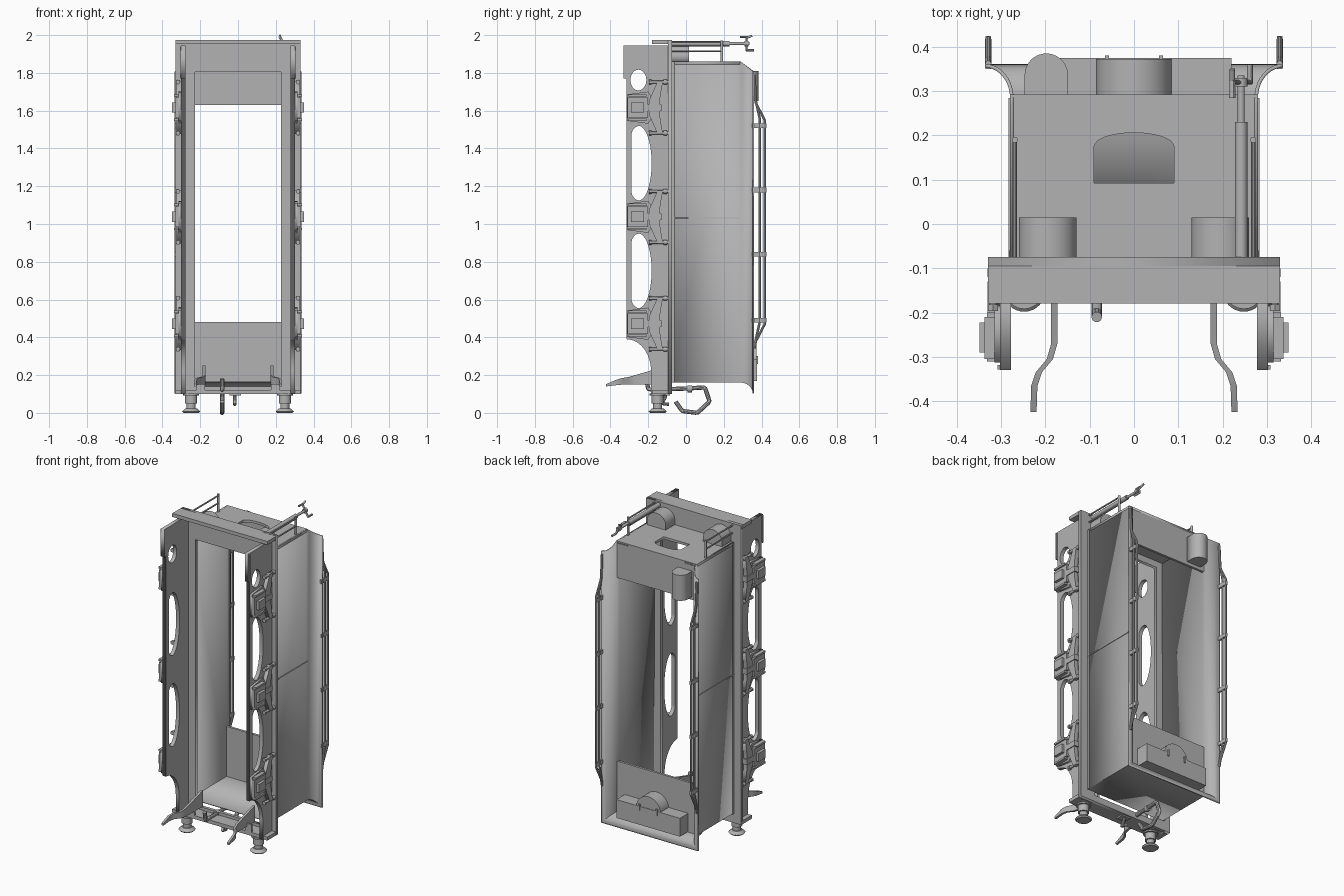
import bpy, bmesh, math
from mathutils import Vector, Matrix

cube = bpy.data.objects.get("Cube")
if cube:
    bpy.data.objects.remove(cube)

GREY = bpy.data.materials.new("plain grey")
GREY.use_nodes = True
GREY.diffuse_color = (0.45, 0.45, 0.45, 1)
GREY.node_tree.nodes["Principled BSDF"].inputs["Base Color"].default_value = (0.45, 0.45, 0.45, 1)


def add(name, mesh, smooth=False):
    ob = bpy.data.objects.new(name, mesh)
    bpy.context.collection.objects.link(ob)
    mesh.materials.clear()
    mesh.materials.append(GREY)
    if smooth:
        bpy.ops.object.select_all(action='DESELECT')
        ob.select_set(True)
        bpy.context.view_layer.objects.active = ob
        bpy.ops.object.shade_smooth_by_angle(angle=math.radians(35))
    return ob


def from_bm(name, bm, smooth=False):
    mesh = bpy.data.meshes.new(name)
    bm.to_mesh(mesh)
    bm.free()
    return add(name, mesh, smooth)


def box(name, x, y, z):
    bm = bmesh.new()
    size = [abs(r[1] - r[0]) for r in (x, y, z)]
    mid = [(r[0] + r[1]) / 2 for r in (x, y, z)]
    bmesh.ops.create_cube(bm, size=1, matrix=Matrix.Translation(mid) @ Matrix.Diagonal((*size, 1)))
    return from_bm(name, bm)


def rod(name, a, b, r1, r2=None, sides=20):
    a, b = Vector(a), Vector(b)
    turn = (b - a).to_track_quat('Z', 'Y').to_matrix().to_4x4()
    bm = bmesh.new()
    bmesh.ops.create_cone(bm, cap_ends=True, segments=sides, radius1=r1,
                          radius2=r1 if r2 is None else r2, depth=(b - a).length,
                          matrix=Matrix.Translation((a + b) / 2) @ turn)
    return from_bm(name, bm, True)


def bake(name, curve, matrix=None, smooth=True):
    """Turn a curve into a mesh part."""
    tmp = bpy.data.objects.new(name + "_curve", curve)
    bpy.context.collection.objects.link(tmp)
    graph = bpy.context.evaluated_depsgraph_get()
    mesh = bpy.data.meshes.new_from_object(tmp.evaluated_get(graph))
    bpy.data.objects.remove(tmp)
    if matrix:
        mesh.transform(matrix)
    return add(name, mesh, smooth)


def tube(name, pts, r, smooth_path=True):
    cu = bpy.data.curves.new(name, 'CURVE')
    cu.dimensions = '3D'
    cu.bevel_depth, cu.bevel_resolution, cu.use_fill_caps = r, 3, True
    if smooth_path:
        sp = cu.splines.new('NURBS')
        sp.order_u, sp.use_endpoint_u, sp.resolution_u = 3, True, 6
    else:
        sp = cu.splines.new('POLY')
    sp.points.add(len(pts) - 1)
    for p, co in zip(sp.points, pts):
        p.co = (*co, 1)
    return bake(name, cu)


AXES = {'x': Matrix(((0, 0, 1, 0), (1, 0, 0, 0), (0, 1, 0, 0), (0, 0, 0, 1))),
        'y': Matrix(((1, 0, 0, 0), (0, 0, -1, 0), (0, 1, 0, 0), (0, 0, 0, 1))),
        'z': Matrix.Identity(4)}


def plate(name, axis, lo, hi, *loops):
    """Flat outline with holes, extruded along an axis from lo to hi."""
    cu = bpy.data.curves.new(name, 'CURVE')
    cu.dimensions, cu.fill_mode = '2D', 'BOTH'
    cu.extrude = abs(hi - lo) / 2
    for loop in loops:
        sp = cu.splines.new('POLY')
        sp.points.add(len(loop) - 1)
        sp.use_cyclic_u = True
        for p, co in zip(sp.points, loop):
            p.co = (*co, 0, 1)
    shift = Vector([(lo + hi) / 2 if a == axis else 0 for a in "xyz"])
    return bake(name, cu, Matrix.Translation(shift) @ AXES[axis], False)


def arc(cx, cy, rx, ry, a0=0, a1=360, n=32):
    full = a1 - a0 == 360
    angles = [math.radians(a0 + (a1 - a0) * i / n) for i in range(n if full else n + 1)]
    return [(cx + rx * math.cos(a), cy + ry * math.sin(a)) for a in angles]


def rect(a0, a1, b0, b1):
    return [(a0, b0), (a1, b0), (a1, b1), (a0, b1)]


# Underframe: open floor, footplates and end beams
plate("floor", 'y', -0.095, -0.075, rect(-0.33, 0.33, 0.1, 1.975), rect(-0.228, 0.228, 0.14, 1.805))
box("top_beam", (-0.33, 0.33), (-0.18, -0.075), (1.953, 1.975))
box("bottom_beam", (-0.33, 0.33), (-0.18, -0.075), (0.1, 0.122))

# Tank shell: three walls lofted outward into a curved flare
section = [(0, -0.08), (0, 0.27)] + [(0.06 * (1 - math.cos(t)), 0.285 + 0.072 * math.sin(t))
                                   for t in [math.pi / 2 * i / 10 for i in range(11)]]
bm = bmesh.new()
rows = []
for out, y in section:
    top = 1.86 - max(0, y - 0.29) * 0.8
    w = 0.276 + out
    rows.append([bm.verts.new(c) for c in ((-w, y, top), (-w, y, 0.164 - out), (w, y, 0.164 - out), (w, y, top))])
for a, b in zip(rows, rows[1:]):
    for i in range(3):
        bm.faces.new((a[i], a[i + 1], b[i + 1], b[i]))
bmesh.ops.recalc_face_normals(bm, faces=bm.faces)
shell = from_bm("tank_shell", bm, True)
mod = shell.modifiers.new("thickness", 'SOLIDIFY')
mod.thickness, mod.offset = 0.008, 0

# Tank top with arched hatch, and the rear bulkheads
hatch = [(-0.09, 0.093), (0.09, 0.093)] + arc(0, 0.175, 0.09, 0.031, 0, 180, 16)
plate("tank_top", 'z', 1.845, 1.86, rect(-0.28, 0.28, -0.08, 0.292), hatch)
box("upper_bulkhead", (-0.276, 0.276), (0.277, 0.292), (1.63, 1.86))
box("lower_bulkhead", (-0.276, 0.276), (0.277, 0.292), (0.16, 0.48))
plate("upper_locker", 'z', 1.65, 1.81, [(-0.247, 0.285), (-0.149, 0.285)] + arc(-0.198, 0.336, 0.049, 0.049, 0, 180, 20))

# Filler box and round filler at the foot
box("filler_box", (-0.22, 0.22), (0.285, 0.375), (0.17, 0.285))
rod("filler_drum", (0, 0.285, 0.275), (0, 0.372, 0.275), 0.085, sides=40)
for s in (-1, 1):
    box("filler_clip", (s * 0.056, s * 0.066), (0.365, 0.381), (0.26, 0.3))

# Parts repeated on both sides
for s in (-1, 1):
    # Frame plate with lightening holes
    outline = [(-0.09, 0.1), (-0.185, 0.1), (-0.185, 0.22)] + \
        arc(-0.315, 0.22, 0.13, 0.17, 0, 90, 12)[1:] + [(-0.315, 1.77), (-0.33, 1.77), (-0.33, 1.945), (-0.09, 1.945)]
    holes = [[(max(y, -0.288), z) for y, z in arc(-0.25, c, 0.068, 0.197, n=48)] for c in (1.322, 0.752)]
    plate("frame_plate", 'x', s * 0.278, s * 0.302, outline, arc(-0.252, 1.762, 0.042, 0.055), *holes)
    box("end_guard", (s * 0.3, s * 0.308), (-0.328, -0.318), (1.77, 1.94))

    # Axle boxes, leaf springs and hangers
    for c in (1.616, 1.038, 0.472):
        plate("horn_guide", 'x', s * 0.3, s * 0.315,
              [(-0.313, c - 0.07), (-0.2, c - 0.085), (-0.185, c - 0.06), (-0.185, c + 0.06),
               (-0.2, c + 0.085), (-0.313, c + 0.07)])
        box("axle_box", (s * 0.31, s * 0.332), (-0.31, -0.2), (c - 0.055, c + 0.055))
        box("axle_box_lid", (s * 0.33, s * 0.349), (-0.29, -0.222), (c - 0.027, c + 0.027))
        for e in (-1, 1):
            box("axle_box_rib", (s * 0.31, s * 0.338), (-0.305, -0.21), (c + e * 0.058, c + e * 0.07))
        plate("leaf_spring", 'x', s * 0.302, s * 0.326,
              [(-0.195, c - 0.04), (-0.195, c + 0.04), (-0.15, c + 0.14), (-0.122, c + 0.14), (-0.136, c + 0.06),
               (-0.14, c), (-0.136, c - 0.06), (-0.122, c - 0.14), (-0.15, c - 0.14)])
        box("spring_buckle", (s * 0.302, s * 0.331), (-0.2, -0.13), (c - 0.017, c + 0.017))
        for e in (-1, 1):
            z = c + e * 0.135
            rod("spring_hanger", (s * 0.318, -0.195, z), (s * 0.318, -0.095, z), 0.008, sides=12)
            rod("hanger_nut", (s * 0.318, -0.197, z), (s * 0.318, -0.182, z), 0.013, sides=6)
            rod("hanger_bracket", (s * 0.318, -0.12, z), (s * 0.318, -0.1, z), 0.013, sides=12)

    # Coal rails on the flare
    x = s * 0.329
    for y, z0, z1 in ((0.39, 0.48, 1.56), (0.417, 0.47, 1.55)):
        tube("coal_rail", [(x, 0.362, z0 - 0.13), (x, 0.37, z0 - 0.09), (x, y, z0), (x, y, z1),
                           (x, 0.37, z1 + 0.09), (x, 0.362, z1 + 0.23)], 0.007, False)
    for z in (0.49, 0.84, 1.18, 1.52):
        box("rail_post", (x - 0.006, x + 0.006), (0.35, 0.425), (z - 0.012, z + 0.012))

    # Side panel seams
    box("panel_seam", (s * 0.278, s * 0.283), (-0.075, 0.285), (1.03, 1.035))
    box("panel_edge", (s * 0.278, s * 0.282), (-0.075, -0.06), (0.16, 1.86))

    # Guard irons: flat bars with a sideways joggle
    steps = [(0.18, -0.1, 0.15, 0.25), (0.18, -0.2, 0.15, 0.22), (0.18, -0.27, 0.15, 0.2), (0.19, -0.305, 0.15, 0.19),
             (0.215, -0.335, 0.15, 0.185), (0.225, -0.365, 0.147, 0.177), (0.227, -0.424, 0.14, 0.152)]
    bm = bmesh.new()
    rings = [[bm.verts.new((s * (gx + dx), y, z)) for dx, z in ((-0.007, lo), (0.007, lo), (0.007, hi), (-0.007, hi))]
             for gx, y, lo, hi in steps]
    for a, b in zip(rings, rings[1:]):
        for i in range(4):
            bm.faces.new((a[i], a[i - 1], b[i - 1], b[i]))
    bm.faces.new(rings[0])
    bm.faces.new(rings[-1])
    bmesh.ops.recalc_face_normals(bm, faces=bm.faces)
    from_bm("guard_iron", bm, True)
    box("guard_iron_foot", (s * 0.175, s * 0.22), (-0.18, -0.17), (0.122, 0.17))

    # Buffers
    bx, by = s * 0.248, -0.15
    rod("buffer_head", (bx, by, 0.008), (bx, by, 0.024), 0.048, 0.03, 32)
    rod("buffer_face", (bx, by, 0), (bx, by, 0.008), 0.04, 0.048, 32)
    rod("buffer_stem", (bx, by, 0.02), (bx, by, 0.06), 0.024)
    rod("buffer_sleeve", (bx, by, 0.05), (bx, by, 0.1), 0.032)
    rod("buffer_base", (bx, by, 0.092), (bx, by, 0.102), 0.042)

    # Arched lockers and handrails on the top end
    plate("arched_locker", 'y', -0.08, 0.015,
          [(s * 0.195 - 0.065, 1.855), (s * 0.195 + 0.065, 1.855)] + arc(s * 0.195, 1.89, 0.065, 0.06, 0, 180, 20))
    hx = s * 0.269
    for z in (1.915, 1.962):
        tube("handrail", [(hx, -0.08, z), (hx, 0.195, z)], 0.005, False)
    rod("handrail_post", (hx, 0.19, 1.855), (hx, 0.19, 1.972), 0.007, sides=12)

# Hand brake column and crank
rod("brake_column", (0.242, -0.08, 1.955), (0.242, 0.23, 1.955), 0.014)
rod("brake_shaft", (0.242, 0.22, 1.955), (0.242, 0.335, 1.955), 0.008)
tube("brake_crank", [(0.222, 0.285, 1.99), (0.222, 0.32, 1.99), (0.262, 0.32, 1.92), (0.262, 0.36, 1.92)], 0.007, False)
rod("crank_hub", (0.242, 0.31, 1.955), (0.242, 0.33, 1.955), 0.014)
rod("crank_grip", (0.222, 0.32, 1.985), (0.222, 0.35, 1.997), 0.006, sides=12)

# Brake hose and coupling hook on the bottom beam
hx = -0.084
tube("brake_hose", [(hx, -0.21, 0.18), (hx, -0.2, 0.125), (hx, -0.1, 0.125), (hx, 0.02, 0.13), (hx, 0.1, 0.135),
                    (hx, 0.125, 0.06), (hx, 0.06, 0.0), (hx, -0.02, 0.01), (hx, -0.055, 0.06)], 0.012)
for y in (-0.09, 0.02):
    rod("hose_collar", (hx, y - 0.012, 0.127), (hx, y + 0.012, 0.127), 0.018)
box("hook_plate", (-0.045, 0.015), (-0.135, -0.085), (0.092, 0.101))
tube("coupling_hook", [(-0.017, -0.11, 0.12), (-0.017, -0.11, 0.08), (-0.017, -0.13, 0.05), (-0.017, -0.09, 0.045)], 0.009)
